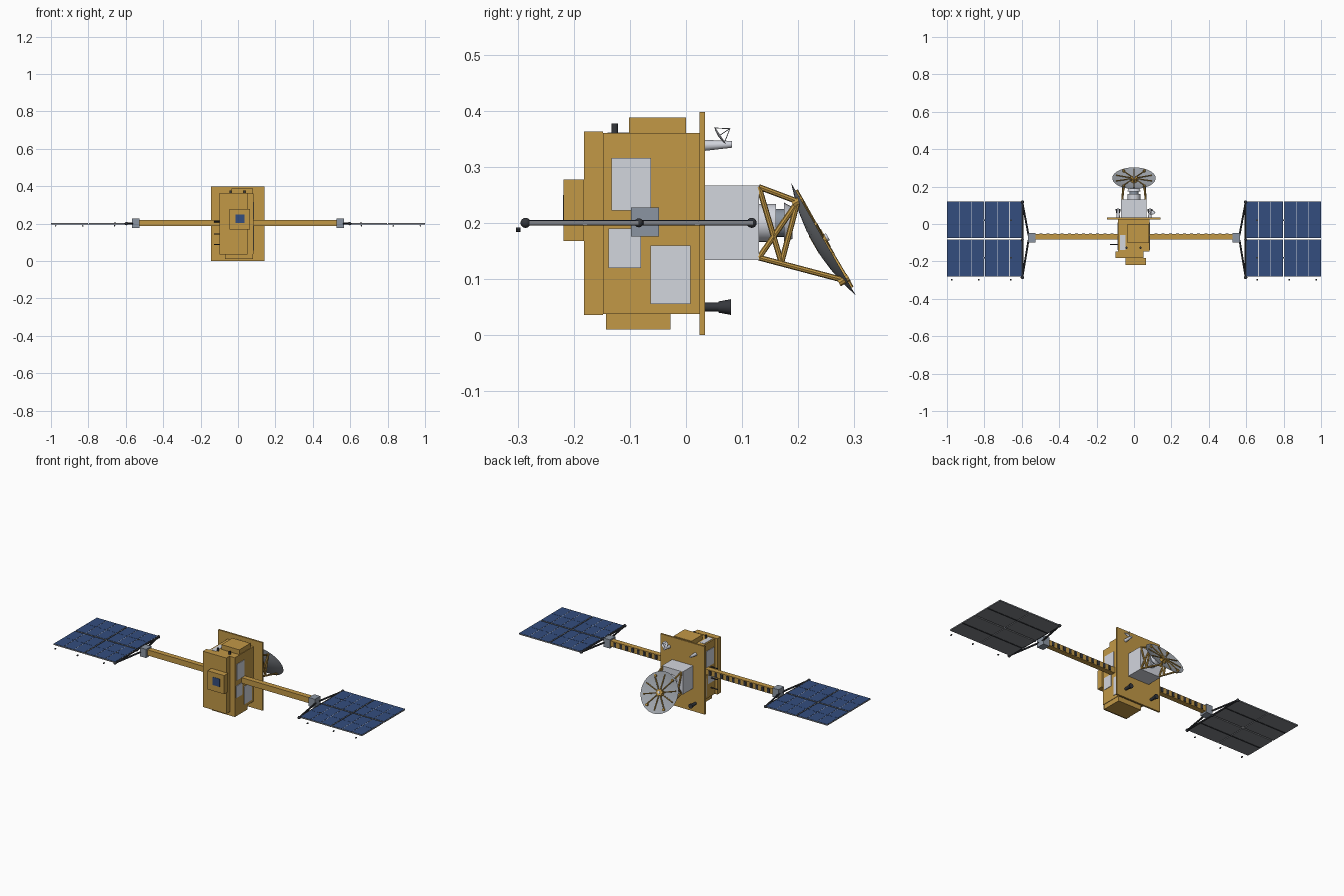
import bpy, bmesh, math
from mathutils import Vector

cube = bpy.data.objects.get("Cube")
if cube:
    bpy.data.objects.remove(cube, do_unlink=True)


def material(name, rgb):
    m = bpy.data.materials.new(name)
    m.use_nodes = True
    m.diffuse_color = (*rgb, 1)
    m.node_tree.nodes["Principled BSDF"].inputs["Base Color"].default_value = (*rgb, 1)
    return m


GOLD = material("gold foil", (0.54, 0.315, 0.062))
BLUE = material("solar blue", (0.033, 0.075, 0.21))
WHITE = material("radiator white", (0.65, 0.67, 0.73))
GREY = material("metal grey", (0.26, 0.3, 0.36))
DISH = material("dish grey", (0.34, 0.365, 0.4))
DARK = material("dark grey", (0.035, 0.038, 0.045))
BACK = material("panel back grey", (0.22, 0.23, 0.25))


def finish(name, bm, *mats):
    mesh = bpy.data.meshes.new(name)
    bmesh.ops.recalc_face_normals(bm, faces=bm.faces)
    bm.to_mesh(mesh)
    bm.free()
    ob = bpy.data.objects.new(name, mesh)
    bpy.context.collection.objects.link(ob)
    for m in mats:
        mesh.materials.append(m)
    return ob


def box(name, x, y, z, *mats):
    """Box from (min, max) ranges."""
    bm = bmesh.new()
    bmesh.ops.create_cube(bm, size=1)
    for v in bm.verts:
        v.co = [sum(r) / 2 + c * abs(r[1] - r[0]) for r, c in zip((x, y, z), v.co)]
    return finish(name, bm, *mats)


def rod(name, a, b, r, mat, r2=None, sides=12):
    """Cylinder or cone between two points."""
    a, b = Vector(a), Vector(b)
    bm = bmesh.new()
    bmesh.ops.create_cone(bm, cap_ends=True, segments=sides, radius1=r,
                          radius2=r if r2 is None else r2, depth=(b - a).length)
    q = (b - a).to_track_quat("Z", "Y")
    for v in bm.verts:
        v.co = q @ v.co + (a + b) / 2
    ob = finish(name, bm, mat)
    if sides > 8:
        for p in ob.data.polygons:
            p.use_smooth = len(p.vertices) == 4


def ball(name, centre, r, mat):
    bm = bmesh.new()
    bmesh.ops.create_uvsphere(bm, u_segments=12, v_segments=8, radius=r)
    bmesh.ops.translate(bm, verts=bm.verts, vec=centre)
    ob = finish(name, bm, mat)
    for p in ob.data.polygons:
        p.use_smooth = True


def lathe(name, profile, origin, axis, mat, sides=40):
    """Open surface of (radius, height) rings spun about an axis."""
    q = Vector(axis).to_track_quat("Z", "Y")
    bm = bmesh.new()
    rings = []
    for r, h in profile:
        rings.append([bm.verts.new(Vector(origin) + q @ Vector((
            r * math.cos(math.tau * i / sides), r * math.sin(math.tau * i / sides), h)))
            for i in range(sides)])
    for lo, hi in zip(rings, rings[1:]):
        for i in range(sides):
            j = (i + 1) % sides
            bm.faces.new((lo[i], lo[j], hi[j], hi[i]))
    ob = finish(name, bm, mat)
    for p in ob.data.polygons:
        p.use_smooth = True


# Main body and attached boxes
box("body", (-0.085, 0.083), (-0.148, 0.024), (0.038, 0.36), GOLD)
box("front_panel", (-0.1, 0.052), (-0.182, -0.148), (0.036, 0.363), GOLD)
box("front_box", (-0.045, 0.063), (-0.218, -0.182), (0.168, 0.277), GOLD)
box("front_window", (-0.013, 0.035), (-0.2195, -0.217), (0.203, 0.25), BLUE)
box("top_box", (-0.036, 0.08), (-0.102, 0), (0.36, 0.388), GOLD)
box("bottom_box", (-0.07, 0.08), (-0.143, -0.028), (0.01, 0.038), GOLD)
box("back_plate", (-0.145, 0.142), (0.024, 0.034), (0, 0.398), GOLD)

# Radiators on both flanks and the top
for side, x in (("left", 0.083), ("right", -0.085)):
    s = 1 if x > 0 else -1
    for i, (y, z) in enumerate((((-0.133, -0.062), (0.222, 0.316)),
                                ((-0.138, -0.08), (0.12, 0.19)),
                                ((-0.063, 0.008), (0.055, 0.16)))):
        box(f"{side}_radiator_{i}", sorted((x - s * 0.001, x + s * 0.003)), y, z, WHITE)
box("top_radiator", (-0.076, -0.046), (-0.14, -0.06), (0.359, 0.3615), WHITE)

# Small sensors
for x in (-0.04, 0.035):
    rod("top_sensor", (x, -0.127, 0.358), (x, -0.127, 0.377), 0.006, DARK)
for z in (0.088, 0.145, 0.21):
    rod("side_sensor", (-0.085, -0.11, z), (-0.128, -0.11, z), 0.003, DARK)

# Thrusters and small antennas on the back plate
for x in (-0.085, 0.085):
    rod("thruster_stem", (x, 0.03, 0.05), (x, 0.06, 0.05), 0.008, DARK)
    rod("thruster_nozzle", (x, 0.058, 0.05), (x, 0.08, 0.05), 0.01, DARK, 0.014)
    rod("horn_antenna", (x, 0.03, 0.338), (x, 0.082, 0.34), 0.01, WHITE, 0.006)
small_axis = Vector((0, 0.83, 0.55))
small_centre = Vector((0.095, 0.06, 0.356))
lathe("small_dish", [(0.001, -0.003), (0.011, -0.002), (0.019, 0.001)],
      small_centre, small_axis, WHITE, 20)
for i in range(3):
    a = math.tau * i / 3
    rim = Vector((math.cos(a), -0.55 * math.sin(a), 0.83 * math.sin(a))) * 0.018
    rod("small_dish_strut", small_centre + rim, small_centre + small_axis * 0.022,
        0.0008, WHITE, sides=6)

# Instrument box with round mount
box("instrument_box", (-0.07, 0.066), (0.034, 0.13), (0.134, 0.267), WHITE)
rod("mount_drum", (0, 0.13, 0.2), (0, 0.16, 0.2), 0.034, WHITE, sides=24)
rod("mount_neck", (0, 0.16, 0.2), (0, 0.19, 0.2), 0.025, GREY, sides=24)
rod("mount_cap", (0, 0.175, 0.2), (0, 0.19, 0.2), 0.036, WHITE, 0.028, sides=24)

# Tilted ribbed dish, opening away from the body
centre = Vector((0, 0.245, 0.171))
axis = Vector((0, 0.202, 0.116)).normalized()
across = Vector((1, 0, 0))
down = axis.cross(across)
R = 0.116
lathe("main_dish", [(R * t, 0.02 * t * t - 0.02) for t in (0.02, 0.25, 0.5, 0.75, 1)],
      centre, axis, DISH)
for i in range(10):
    a = math.tau * (i + 0.5) / 10
    d = across * math.cos(a) + down * math.sin(a)
    rod(f"dish_rib_{i}", centre + d * 0.015, centre + d * 0.1 + axis * 0.001,
        0.0035, GOLD, sides=6)
rod("dish_hub", centre - axis * 0.02, centre + axis * 0.005, 0.018, GOLD, sides=16)
rod("dish_hub_cap", centre + axis * 0.004, centre + axis * 0.009, 0.007, WHITE, sides=16)

# Truss that carries the dish from behind
for s in (-1, 1):
    base = [(s * 0.062, 0.13, z) for z in (0.264, 0.138)]
    tips = [Vector((s * 0.055, 0.206, 0.242)) - axis * 0.008,
            Vector((s * 0.055, 0.288, 0.102)) - axis * 0.008]
    mid = (s * 0.058, 0.17, 0.129)
    for a, b in ((base[0], tips[0]), (base[1], tips[1]), (base[0], mid),
                 (mid, tips[0]), (base[1], tips[0])):
        rod("dish_truss", a, b, 0.005, GOLD, sides=8)
    for p in tips:
        rod("truss_joint", p - axis * 0.01, p + axis * 0.01, 0.007, GOLD, sides=8)

# Booms, yokes and solar wings on both sides
MID, NEAR, FAR, Z = -0.08, -0.28, 0.12, 0.2
for side, s in (("left", 1), ("right", -1)):
    def xr(a, b):
        return sorted((s * a, s * b))

    box(f"{side}_boom", xr(0.08, 0.53), (-0.084, -0.054), (0.186, 0.219), GOLD)
    for i in range(11):
        x = 0.11 + i * 0.038
        box(f"{side}_boom_slot", xr(x, x + 0.016), (-0.056, -0.051), (0.19, 0.215), DARK)
    box(f"{side}_hinge_box", xr(0.527, 0.567), (-0.098, -0.048), (0.176, 0.227), GREY)

    # Yoke arms and edge bar
    for y0, y in ((-0.085, NEAR - 0.006), (-0.06, FAR - 0.003)):
        rod(f"{side}_yoke_arm", (s * 0.564, y0, Z), (s * 0.597, y, Z), 0.005, DARK, sides=8)
        ball(f"{side}_yoke_knob", (s * 0.597, y, Z), 0.009, DARK)
    ball(f"{side}_middle_knob", (s * 0.597, MID - 0.004, Z), 0.008, DARK)
    rod(f"{side}_edge_bar", (s * 0.597, NEAR, Z), (s * 0.597, FAR, Z), 0.005, DARK, sides=8)

    # Four panels per wing: blue cells on a pale face, grey back and edges
    for x0, x1 in ((0.6, 0.797), (0.802, 1.0)):
        for y0, y1 in ((NEAR, MID - 0.004), (MID + 0.004, FAR)):
            panel = box(f"{side}_solar_panel", xr(x0, x1), (y0, y1), (0.1965, 0.203), WHITE, BACK)
            for p in panel.data.polygons:
                p.material_index = int(p.normal.z < 0.5)
            w = (x1 - x0) / 3
            h = (y1 - y0) / 2
            for c in range(3):
                for r in range(2):
                    box(f"{side}_solar_cells",
                        xr(x0 + c * w + 0.0015, x0 + (c + 1) * w - 0.0015),
                        (y0 + r * h + 0.0006, y0 + (r + 1) * h - 0.0006), (0.2025, 0.204), BLUE)

    # Dark rails, hinges and edge sensors
    for y in (-0.18, 0.02):
        box(f"{side}_back_rail", xr(0.6, 0.998), (y - 0.004, y + 0.004), (0.195, 0.1967), DARK)
        box(f"{side}_panel_hinge", xr(0.652, 0.662), (y - 0.004, y + 0.004), (0.2025, 0.205), DARK)
    for x in (0.66, 0.83, 0.975):
        rod(f"{side}_edge_sensor", (s * x, -0.303, 0.188), (s * x, -0.295, 0.188), 0.004, DARK, sides=8)
